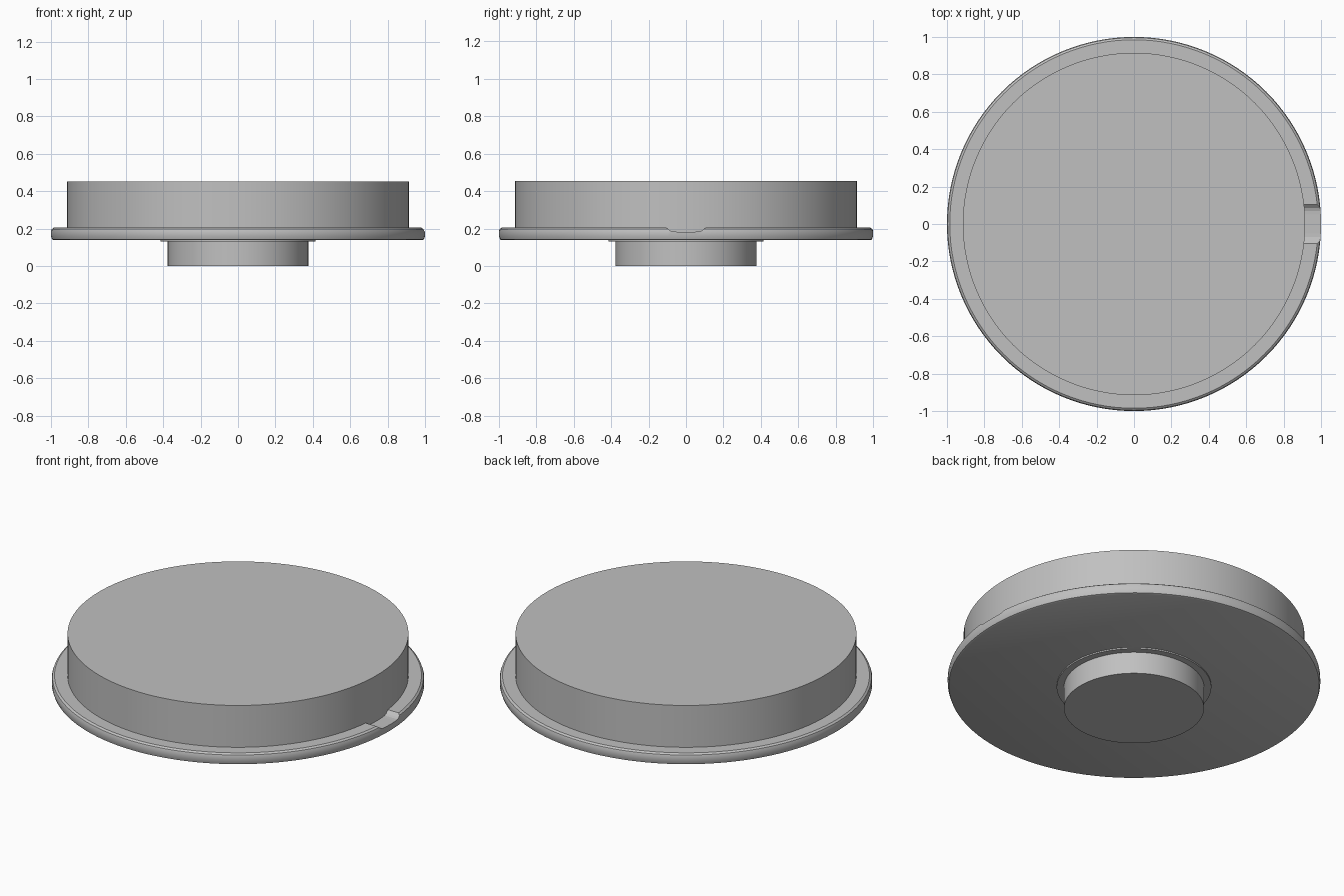
import bpy, bmesh, math

cube = bpy.data.objects.get("Cube")
if cube:
    bpy.data.objects.remove(cube, do_unlink=True)

SEGMENTS = 128

# Single plain grey
grey = bpy.data.materials.new("plain grey")
grey.use_nodes = True
colour = (0.53, 0.53, 0.53, 1)
grey.diffuse_color = colour
grey.node_tree.nodes["Principled BSDF"].inputs["Base Color"].default_value = colour


def finish(bm, name):
    bmesh.ops.recalc_face_normals(bm, faces=bm.faces)
    mesh = bpy.data.meshes.new(name)
    bm.to_mesh(mesh)
    bm.free()
    mesh.materials.append(grey)
    obj = bpy.data.objects.new(name, mesh)
    bpy.context.collection.objects.link(obj)
    return obj


def smooth(obj):
    bpy.ops.object.select_all(action="DESELECT")
    obj.select_set(True)
    bpy.context.view_layer.objects.active = obj
    bpy.ops.object.shade_smooth_by_angle(angle=math.radians(25))


def turned(name, profile):
    """Solid of revolution from (radius, height) points, capped at both ends."""
    bm = bmesh.new()
    rings = []
    for r, z in profile:
        rings.append([bm.verts.new((r * math.cos(a), r * math.sin(a), z))
                      for a in (math.tau * i / SEGMENTS for i in range(SEGMENTS))])
    for low, high in zip(rings, rings[1:]):
        for i in range(SEGMENTS):
            j = (i + 1) % SEGMENTS
            bm.faces.new((low[i], low[j], high[j], high[i]))
    bm.faces.new(rings[0][::-1])
    bm.faces.new(rings[-1])
    return finish(bm, name)


# Turned parts
body = turned("body", [(0.915, 0.15), (0.915, 0.453)])
flange = turned("flange", [(0.985, 0.138), (0.994, 0.142), (1.0, 0.16), (1.0, 0.185),
                           (0.996, 0.197), (0.985, 0.205)])
collar = turned("collar", [(0.415, 0.13), (0.415, 0.145)])
boss = turned("boss", [(0.376, 0), (0.376, 0.145)])

# Shallow notch with rounded sides across the flange
half = [(0.05, 0.183), (0.07, 0.184), (0.085, 0.189), (0.105, 0.206), (0.105, 0.25)]
outline = [(-y, z) for y, z in reversed(half)] + half
bm = bmesh.new()
section = bm.faces.new([bm.verts.new((0.9, y, z)) for y, z in outline])
out = bmesh.ops.extrude_face_region(bm, geom=[section])
for v in out["geom"]:
    if isinstance(v, bmesh.types.BMVert):
        v.co.x = 1.1
cutter = finish(bm, "notch_cutter")
cutter.hide_render = True
cutter.hide_set(True)

notch = flange.modifiers.new("notch", "BOOLEAN")
notch.operation = "DIFFERENCE"
notch.solver = "EXACT"
notch.object = cutter

for part in (body, flange, collar, boss):
    smooth(part)
